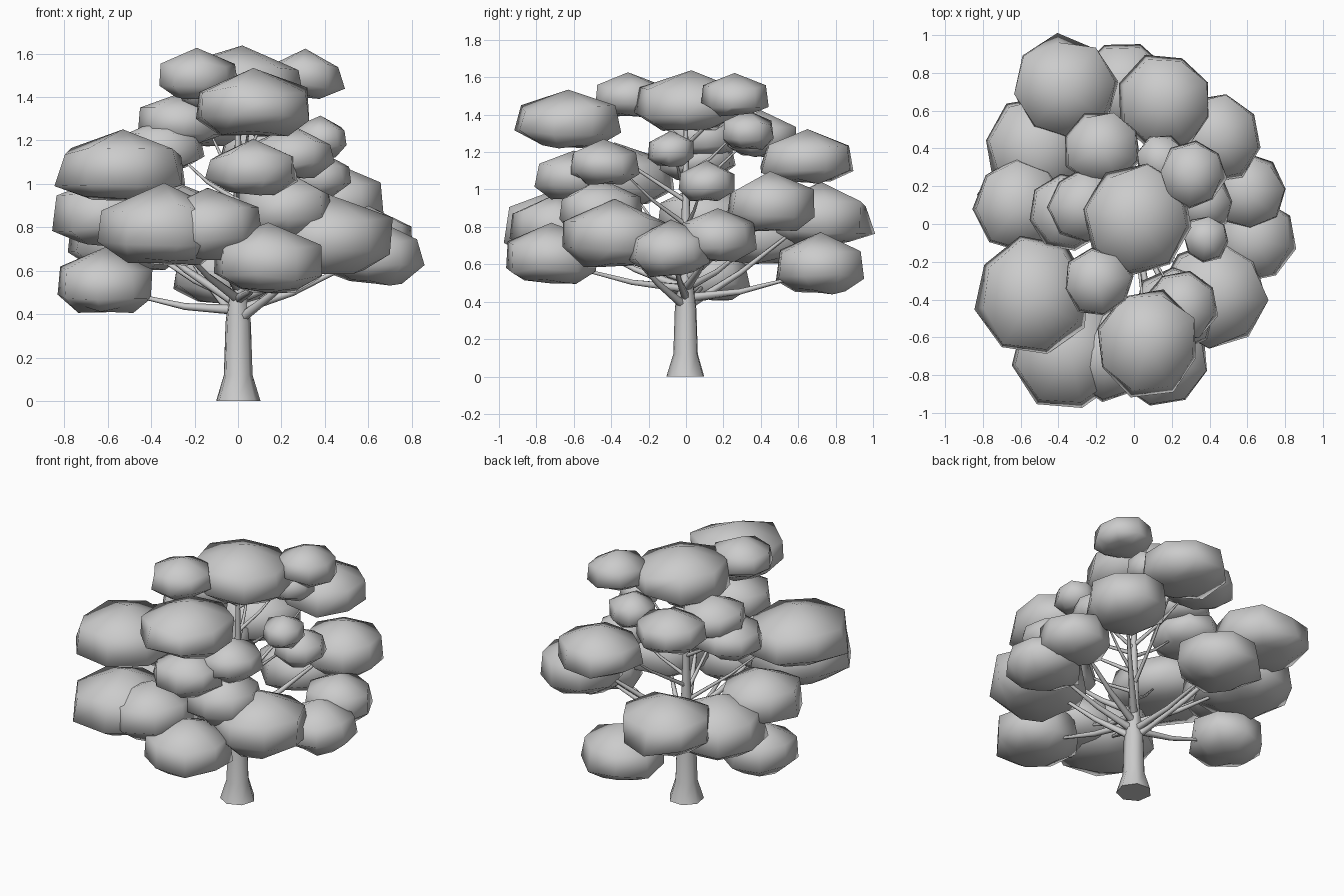
import bpy, bmesh, math, random
from mathutils import Vector

if "Cube" in bpy.data.objects:
    bpy.data.objects.remove(bpy.data.objects["Cube"])

random.seed(4)
SIDES = 8


def skin(name, rings, start=None, end=None):
    """Join rings of points into a smooth closed surface; optional end points."""
    bm = bmesh.new()
    loops = [[bm.verts.new(p) for p in r] for r in rings]
    n = len(loops[0])
    for a, b in zip(loops, loops[1:]):
        for i in range(n):
            j = (i + 1) % n
            bm.faces.new((a[i], a[j], b[j], b[i]))
    for pt, loop in ((start, loops[0]), (end, loops[-1])):
        if pt is None:
            bm.faces.new(loop)
        else:
            tip = bm.verts.new(pt)
            for i in range(n):
                bm.faces.new((loop[i], loop[(i + 1) % n], tip))
    bmesh.ops.recalc_face_normals(bm, faces=bm.faces)
    for f in bm.faces:
        f.smooth = start is not None or len(f.verts) == 4
    me = bpy.data.meshes.new(name)
    bm.to_mesh(me)
    bm.free()
    ob = bpy.data.objects.new(name, me)
    bpy.context.collection.objects.link(ob)


def tube(name, pts, radii, sides):
    """Tapered limb along a path."""
    pts = [Vector(p) for p in pts]
    rings = []
    for k, (p, r) in enumerate(zip(pts, radii)):
        d = (pts[min(k + 1, len(pts) - 1)] - pts[max(k - 1, 0)]).normalized()
        u = d.cross(Vector((0.3, 1, 0.1))).normalized()
        v = d.cross(u)
        rings.append([p + r * (math.cos(t) * u + math.sin(t) * v)
                      for t in (2 * math.pi * i / sides for i in range(sides))])
    skin(name, rings)


def leaf_clump(name, x, y, zc, radius, h):
    """Peaked, flat-bottomed low-poly clump."""
    turn = random.random()
    rings = []
    for r, z in ((0.55, -0.95), (0.99, -0.52), (0.92, 0.35)):
        ring = []
        for i in range(SIDES):
            a = 2 * math.pi * (i + turn) / SIDES
            k = radius * r * random.uniform(0.97, 1.1)
            ring.append((x + k * math.cos(a), y + k * math.sin(a),
                         zc + h * (z + random.uniform(-0.12, 0.12))))
        rings.append(ring)
    skin(name, rings, (x, y, zc - h), (x, y, zc + h))


# Trunk with flared foot, tapering into the crown
tube("trunk", [(0, 0, z) for z in (0, 0.12, 0.36, 0.55, 0.85, 1.4)],
     [0.105, 0.068, 0.06, 0.036, 0.024, 0.01], 7)

# Foliage clumps: x, y, middle height, radius (thickness follows the radius)
clumps = [
    # crown top
    (-0.19, -0.31, 1.51, 0.18), (0.07, -0.63, 1.38, 0.28), (0.02, 0.03, 1.48, 0.29),
    (0.31, 0.26, 1.51, 0.17), (-0.17, 0.4, 1.3, 0.2), (-0.26, 0.1, 1.3, 0.19),
    (0.15, 0.33, 1.32, 0.14),
    # middle ring
    (-0.35, 0.06, 1.18, 0.2), (0.38, -0.08, 1.22, 0.12), (0.37, 0.11, 1.05, 0.15),
    (-0.53, -0.38, 1.09, 0.3), (0.25, -0.44, 1.15, 0.19), (0.07, -0.6, 1.08, 0.21),
    (0.17, 0.65, 1.18, 0.25),
    # lower skirt
    (-0.34, -0.68, 0.82, 0.3), (-0.14, -0.68, 0.82, 0.25), (-0.6, 0.1, 0.88, 0.24),
    (-0.61, 0.12, 0.56, 0.22), (0.14, -0.72, 0.66, 0.25), (0.22, -0.46, 0.91, 0.22),
    (0.42, -0.38, 0.77, 0.29), (0.63, -0.08, 0.69, 0.22), (0.6, 0.17, 0.76, 0.2),
    (0.44, 0.45, 0.94, 0.24), (-0.37, 0.72, 0.87, 0.27), (-0.05, 0.72, 0.61, 0.25),
    (-0.5, 0.4, 0.78, 0.28),
]
for n, (x, y, zc, radius) in enumerate(clumps):
    low = zc < 0.95
    half = (0.1 + (0.9 if low else 0.74) * radius) / 2
    leaf_clump(f"foliage_{n + 1:02d}", x, y, zc, radius, half)

    # Branch reaching from the trunk into the clump
    reach = math.hypot(x, y)
    if reach > 0.3:
        base = max(0.37 + 0.05 * (n % 4), zc - half + 0.06 - 0.55 * reach)
        thick = 0.02 if low else 0.011
        tip = Vector((x * 0.8, y * 0.8, zc - half + 0.08))
        root = Vector((0, 0, base))
        mid = root.lerp(tip, 0.5) - Vector((0, 0, 0.02))
        tube(f"branch_{n + 1:02d}", [root, mid, tip], [thick * 1.2, thick * 0.8, thick * 0.4], 6)
